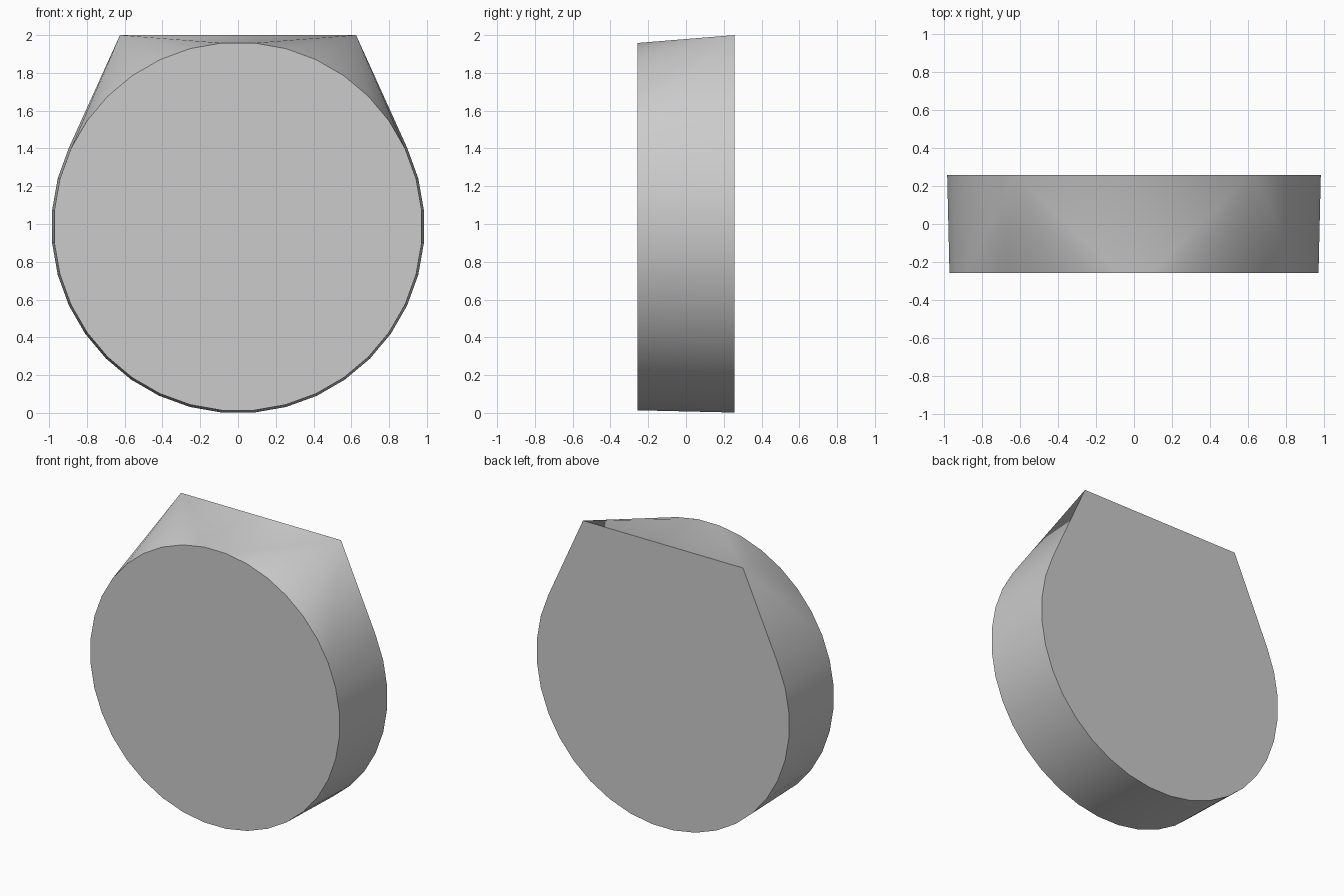
import bpy, bmesh
from math import sin, cos, radians

cube = bpy.data.objects.get("Cube")
if cube:
    bpy.data.objects.remove(cube, do_unlink=True)

SIDES = 36
CENTRE_Z = 0.986
FRONT_Y, BACK_Y = -0.257, 0.257


def add_ring(bm, radius, y):
    """Upright circle of points with a flat side at the top."""
    for i in range(SIDES):
        a = radians((i + 0.5) * 360 / SIDES)
        bm.verts.new((radius * sin(a), y, CENTRE_Z + radius * cos(a)))


# Grey material
grey = bpy.data.materials.new("light_grey")
grey.use_nodes = True
colour = (0.6, 0.6, 0.6, 1)
grey.diffuse_color = colour
grey.node_tree.nodes["Principled BSDF"].inputs["Base Color"].default_value = colour

# Round front stretched over a back plate with two upper corners
bm = bmesh.new()
add_ring(bm, 0.976, FRONT_Y)
add_ring(bm, 0.988, BACK_Y)
for side in (-1, 1):
    bm.verts.new((side * 0.625, BACK_Y, 2.0))
hull = bmesh.ops.convex_hull(bm, input=bm.verts)
spare = {v for v in hull["geom_interior"] + hull["geom_unused"]
         if isinstance(v, bmesh.types.BMVert)}
bmesh.ops.delete(bm, geom=list(spare), context='VERTS')

# Merge the flat caps and panels into single faces
bmesh.ops.dissolve_limit(bm, angle_limit=radians(0.5), verts=bm.verts,
                         edges=bm.edges)
bmesh.ops.recalc_face_normals(bm, faces=bm.faces)

mesh = bpy.data.meshes.new("cornered_disc")
bm.to_mesh(mesh)
bm.free()
mesh.materials.append(grey)
body = bpy.data.objects.new("cornered_disc", mesh)
bpy.context.collection.objects.link(body)

# Smooth rim with crisp cap edges
bpy.ops.object.select_all(action='DESELECT')
body.select_set(True)
bpy.context.view_layer.objects.active = body
bpy.ops.object.shade_smooth_by_angle(angle=radians(30))
